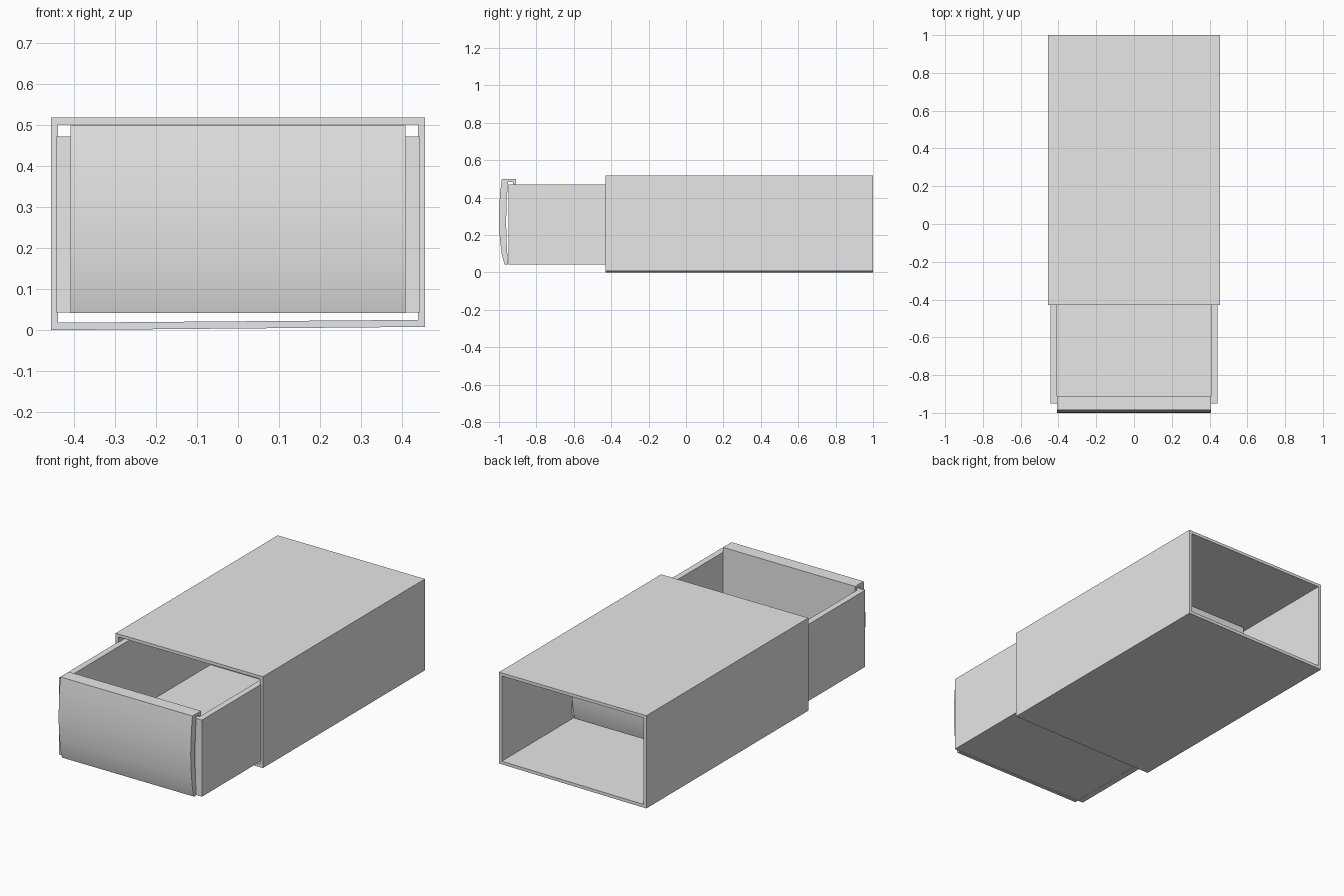
import bpy
import bmesh
from math import radians

cube = bpy.data.objects.get("Cube")
if cube:
    bpy.data.objects.remove(cube, do_unlink=True)

grey = bpy.data.materials.new("light_grey_card")
grey.use_nodes = True
grey.diffuse_color = (0.8, 0.8, 0.8, 1)
grey.node_tree.nodes["Principled BSDF"].inputs["Base Color"].default_value = (0.8, 0.8, 0.8, 1)


def finish(name, bm):
    """Turn a bmesh into an object, smooth only across shallow edges."""
    bmesh.ops.recalc_face_normals(bm, faces=bm.faces)
    for face in bm.faces:
        face.smooth = True
    for edge in bm.edges:
        edge.smooth = edge.calc_face_angle(0) < radians(30)
    mesh = bpy.data.meshes.new(name)
    bm.to_mesh(mesh)
    bm.free()
    mesh.materials.append(grey)
    obj = bpy.data.objects.new(name, mesh)
    bpy.context.collection.objects.link(obj)
    return obj


def prism(name, profile, x0, x1):
    """Extrude a closed (y, z) profile from x0 to x1."""
    bm = bmesh.new()
    a, b = ([bm.verts.new((x, y, z)) for y, z in profile] for x in (x0, x1))
    n = len(profile)
    bm.faces.new(a)
    bm.faces.new(b[::-1])
    for i in range(n):
        j = (i + 1) % n
        bm.faces.new((a[i], a[j], b[j], b[i]))
    return finish(name, bm)


def slab(name, x, y, z):
    return prism(name, [(y[0], z[0]), (y[1], z[0]), (y[1], z[1]), (y[0], z[1])], *x)


# Outer sleeve: a tube open at both ends, with a slightly tilted floor
outer = [(-0.455, 0), (0.455, 0.008), (0.455, 0.518), (-0.455, 0.518)]
inner = [(-0.438, 0.018), (0.438, 0.025), (0.438, 0.501), (-0.438, 0.501)]
bm = bmesh.new()
rings = [[bm.verts.new((x, y, z)) for x, z in loop]
         for y in (-0.43, 1.0) for loop in (outer, inner)]
for p, q in ((0, 1), (1, 3), (3, 2), (2, 0)):
    for i in range(4):
        j = (i + 1) % 4
        bm.faces.new((rings[p][i], rings[p][j], rings[q][j], rings[q][i]))
finish("sleeve", bm)

# Drawer tray
MID = -0.285
HALF = 0.665
ends = (MID - HALF, MID + HALF)
slab("tray_floor", (-0.41, 0.41), ends, (0.044, 0.06))
for side, label in ((-1, "right"), (1, "left")):
    slab(label + "_tray_wall", sorted((side * 0.408, side * 0.442)), ends, (0.043, 0.471))

# Bowed end covers, folded over the top and down the inside of the tray
cover = [(-0.97, 0.042), (-0.984, 0.09), (-0.993, 0.16), (-0.999, 0.23),
         (-1.0, 0.29), (-0.998, 0.36), (-0.993, 0.43), (-0.985, 0.498),
         (-0.91, 0.498), (-0.91, 0.06), (-0.925, 0.06), (-0.925, 0.482),
         (-0.952, 0.482), (-0.959, 0.38), (-0.962, 0.27), (-0.959, 0.16),
         (-0.952, 0.042)]
for label, flip in (("front", False), ("back", True)):
    def place(y):
        return 2 * MID - y if flip else y
    prism(label + "_end_cover", [(place(y), z) for y, z in cover], -0.408, 0.408)
    slab(label + "_inner_flap", (-0.408, 0.408),
         sorted((place(-0.95), place(-0.925))), (0.06, 0.471))
